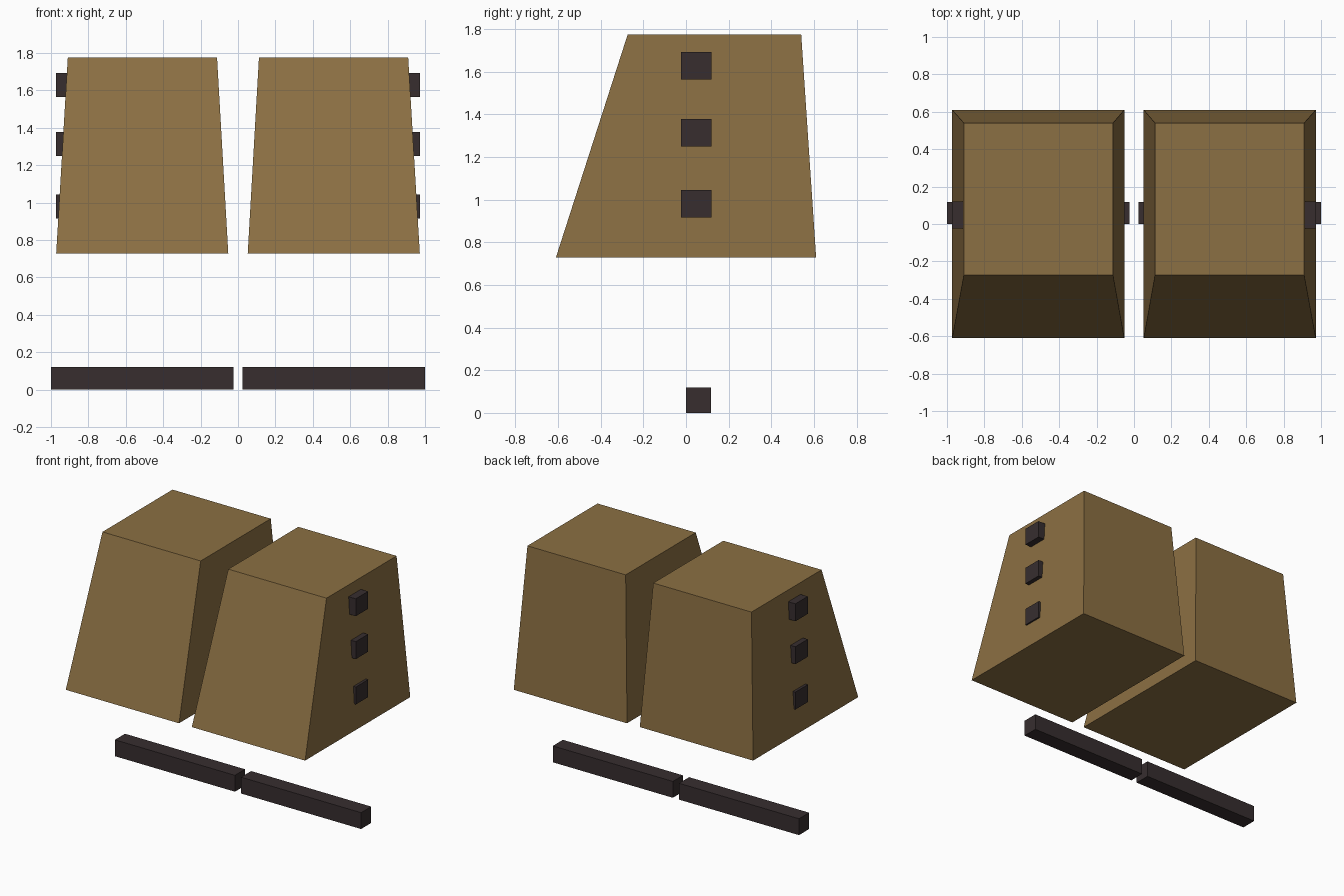
import bpy
import bmesh

if "Cube" in bpy.data.objects:
    bpy.data.objects.remove(bpy.data.objects["Cube"])


def material(name, rgb):
    m = bpy.data.materials.new(name)
    m.diffuse_color = (*rgb, 1.0)
    m.use_nodes = True
    m.node_tree.nodes["Principled BSDF"].inputs["Base Color"].default_value = m.diffuse_color
    return m


BROWN = material("brown", (0.26, 0.16, 0.056))
DARK = material("dark_charcoal", (0.038, 0.027, 0.028))


def block(name, bottom, top, z0, z1, mat):
    """Block between two rectangles given as (x0, x1, y0, y1)."""
    bm = bmesh.new()
    bmesh.ops.create_cube(bm, size=2)
    for v in bm.verts:
        x0, x1, y0, y1 = top if v.co.z > 0 else bottom
        v.co = (x1 if v.co.x > 0 else x0,
                y1 if v.co.y > 0 else y0,
                z1 if v.co.z > 0 else z0)
    mesh = bpy.data.meshes.new(name)
    bm.to_mesh(mesh)
    bm.free()
    mesh.materials.append(mat)
    obj = bpy.data.objects.new(name, mesh)
    bpy.context.collection.objects.link(obj)
    # matching part on the other side
    mirror = obj.modifiers.new("mirror", 'MIRROR')
    mirror.use_axis = (True, False, False)
    mirror.use_mirror_merge = False
    return obj


# tapered main bodies
block("tapered_bodies", (0.052, 0.972, -0.61, 0.61),
      (0.112, 0.91, -0.273, 0.54), 0.728, 1.775, BROWN)

# square studs down the outer sides
for i, z in enumerate((0.98, 1.313, 1.628)):
    r = (0.85, 0.973, -0.023, 0.12)
    block(f"side_studs_{i + 1}", r, r, z - 0.064, z + 0.064, DARK)

# low bars beneath
bar = (0.025, 1.0, 0.0, 0.117)
block("lower_bars", bar, bar, 0.0, 0.12, DARK)
